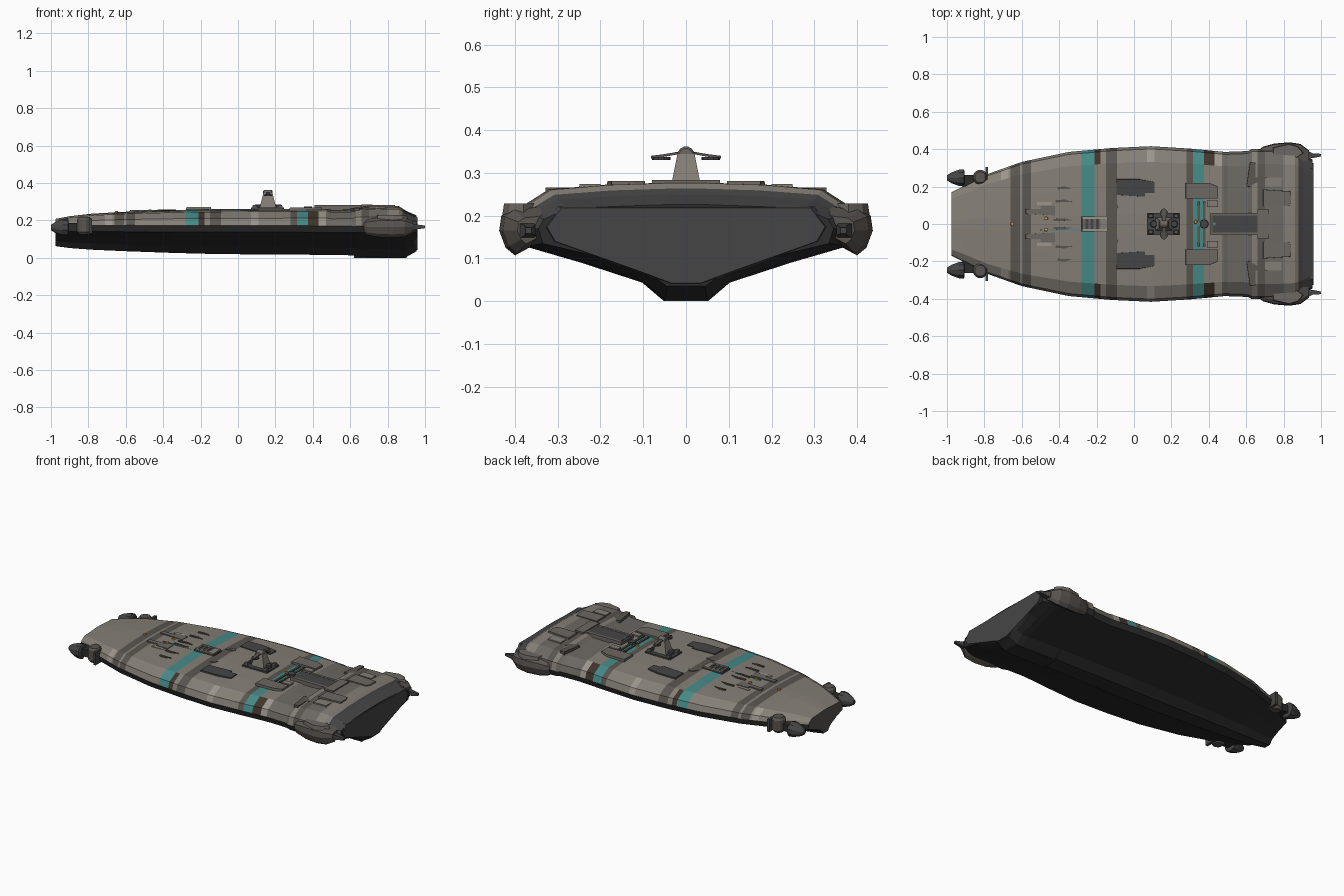
import bpy, bmesh, math
from mathutils import Matrix, Vector

if "Cube" in bpy.data.objects:
    bpy.data.objects.remove(bpy.data.objects["Cube"])

PALETTE = {
    'base': (0.23, 0.21, 0.18), 'dark': (0.10, 0.09, 0.08), 'light': (0.33, 0.30, 0.26),
    'stern': (0.15, 0.14, 0.125), 'teal': (0.06, 0.25, 0.24), 'black': (0.025, 0.025, 0.025),
    'metal': (0.06, 0.06, 0.06), 'brown': (0.05, 0.035, 0.025), 'orange': (0.7, 0.3, 0.05)}
MAT = {}
for key, rgb in PALETTE.items():
    MAT[key] = bpy.data.materials.new(key + '_paint')
    MAT[key].diffuse_color = (*rgb, 1)
KEYS = list(PALETTE)


def finish(name, bm, mats, mirror=False):
    if mirror:
        geo = bmesh.ops.duplicate(bm, geom=bm.verts[:] + bm.edges[:] + bm.faces[:])['geom']
        for v in (g for g in geo if isinstance(g, bmesh.types.BMVert)):
            v.co.y *= -1
    bmesh.ops.recalc_face_normals(bm, faces=bm.faces[:])
    me = bpy.data.meshes.new(name)
    bm.to_mesh(me)
    bm.free()
    for m in mats:
        me.materials.append(MAT[m])
    ob = bpy.data.objects.new(name, me)
    bpy.context.collection.objects.link(ob)
    return ob


def loft(bm, rings):
    """Skin closed rings of points and cap both ends; returns faces per span."""
    vs = [[bm.verts.new(p) for p in r] for r in rings]
    n = len(vs[0])
    spans = [[bm.faces.new((a[i], a[(i + 1) % n], b[(i + 1) % n], b[i])) for i in range(n)]
             for a, b in zip(vs, vs[1:])]
    return spans, [bm.faces.new(vs[0]), bm.faces.new(vs[-1])]


def prism(name, pts, z0, z1, mat, mirror=False, taper=1.0):
    cx = sum(p[0] for p in pts) / len(pts)
    cy = sum(p[1] for p in pts) / len(pts)
    bm = bmesh.new()
    loft(bm, [[(x, y, z0) for x, y in pts],
              [(cx + (x - cx) * taper, cy + (y - cy) * taper, z1) for x, y in pts]])
    return finish(name, bm, [mat], mirror)


def box(name, x0, x1, y0, y1, z0, z1, mat, mirror=False, taper=1.0):
    return prism(name, [(x0, y0), (x1, y0), (x1, y1), (x0, y1)], z0, z1, mat, mirror, taper)


def tube(name, base, tip, radii, sides, mat, mirror=False, squash=1.0):
    """Round body from base to tip; radii = [(fraction, radius)...]."""
    a, b = Vector(base), Vector(tip)
    q = (b - a).to_track_quat('Z', 'Y').to_matrix()
    rings = []
    for f, r in radii:
        c = a.lerp(b, f)
        ring = [q @ Vector((r * math.cos(t), r * math.sin(t), 0)) for t in
                (2 * math.pi * (k + .5) / sides for k in range(sides))]
        rings.append([c + Vector((p.x, p.y * squash, p.z)) for p in ring])
    bm = bmesh.new()
    loft(bm, rings)
    return finish(name, bm, [mat], mirror)


# Hull stations: x, half width, deck z, knuckle z, keel z
ST = [(-.975, .17, .208, .155, .062), (-.90, .207, .222, .155, .052), (-.78, .268, .236, .155, .043),
      (-.60, .332, .246, .154, .035), (-.35, .385, .254, .153, .026), (-.12, .406, .258, .152, .02),
      (.09, .416, .259, .152, .018), (.30, .403, .26, .152, .017), (.48, .386, .262, .15, .015),
      (.50, .386, .256, .15, .015), (.61, .390, .258, .15, .013), (.63, .402, .272, .15, .008),
      (.74, .402, .277, .148, .003), (.86, .395, .276, .145, .0), (.90, .375, .25, .145, .004),
      (.955, .345, .226, .15, .035)]


def station(x):
    for a, b in zip(ST, ST[1:]):
        if x <= b[0]:
            t = (x - a[0]) / (b[0] - a[0])
            return [p + (q - p) * t for p, q in zip(a, b)]
    return ST[-1]


def section(x):
    _, w, zt, zk, zb = station(x)
    h = zt - zk
    half = [(.13 * w, zb), (.26 * w, zb + .3 * (zk - zb)), (.62 * w, zb + .62 * (zk - zb)), (.97 * w, zk - .015),
            (w, zk + .02), (.965 * w, zk + .55 * h), (.8 * w, zk + .88 * h), (.45 * w, zt - .004), (.12 * w, zt)]
    return [(x, y, z) for y, z in half] + [(x, -y, z) for y, z in reversed(half)]


def deck(x, y):
    pts = section(x)[5:9]
    for (_, ya, za), (_, yb, zb) in zip(pts, pts[1:]):
        if yb <= abs(y) <= ya:
            return za + (zb - za) * (ya - abs(y)) / (ya - yb)
    return pts[-1][2]


# Camouflage bands along the hull: x0, x1, paint, sides only
BANDS = [(-.71, -.67, 'light', 1), (-.66, -.61, 'dark', 0), (-.595, -.55, 'dark', 0), (-.28, -.21, 'teal', 0),
         (-.21, -.18, 'brown', 1), (-.15, -.09, 'dark', 0), (.07, .11, 'light', 1), (.28, .315, 'dark', 0),
         (.315, .375, 'teal', 0), (.375, .43, 'brown', 1), (.43, .47, 'light', 1), (.47, .63, 'stern', 0),
         (.66, .70, 'dark', 0), (.70, .80, 'stern', 0), (.88, .96, 'metal', 0)]
xs = sorted({s[0] for s in ST} | {v for b in BANDS for v in b[:2] if v < .95})
bm = bmesh.new()
spans, caps = loft(bm, [section(x) for x in xs])
for (x0, x1), faces in zip(zip(xs, xs[1:]), spans):
    for i, f in enumerate(faces):
        row = i if i <= 8 else 16 - i
        paint = 'black' if (row < 4 or i == 17) else 'base'
        if paint == 'base':
            for b0, b1, p, side in BANDS:
                if b0 < (x0 + x1) / 2 < b1 and (not side or row < 6):
                    paint = p
        f.material_index = KEYS.index(paint)
caps[0].material_index = KEYS.index('dark')
caps[1].material_index = KEYS.index('black')
finish('hull', bm, KEYS)

# Transom panel on the stern
bm = bmesh.new()
half = [(.035, .037), (.1, .062), (.315, .14), (.335, .175), (.3, .222)]
ring = half + [(-y, z) for y, z in reversed(half)]
loft(bm, [[(.94, y, z) for y, z in ring], [(.96, y * .97, .14 + (z - .14) * .95) for y, z in ring]])
finish('transom_panel', bm, ['metal'])
box('keel_skid', .62, .9, -.05, .05, 0, .03, 'black')

# Stern side pods with rear spikes
prof = [(.315, .165), (.345, .137), (.40, .107), (.422, .125), (.437, .165), (.432, .2), (.41, .217), (.335, .226)]
bm = bmesh.new()
loft(bm, [[(x, .375 + (y - .375) * s + dy, .167 + (z - .167) * s) for y, z in prof] for x, s, dy in
          [(.66, .45, -.012), (.69, .75, -.008), (.75, .95, -.004), (.83, 1, 0), (.89, .92, -.004), (.935, .55, -.015)]])
finish('stern_pods', bm, ['dark'], True)
bm = bmesh.new()
loft(bm, [[(x, y + dy, .165 + dz) for dy, dz in ((-r, -r), (r, -r), (r, r), (-r, r))]
          for x, y, r in ((.90, .385, .022), (.955, .365, .013), (1.0, .368, .007))])
finish('stern_spikes', bm, ['metal'], True)
prism('pod_armour', [(.73, .34), (.86, .34), (.91, .38), (.88, .415), (.83, .43), (.74, .41)], .2, .228, 'stern', True, .9)

# Bow thrusters: nose cone, round drum and outer plate
tube('thruster_cones', (-.905, .247, .162), (-1, .247, .162),
     [(0, .036), (.05, .047), (.35, .045), (.75, .03), (1, .014)], 10, 'metal', True)
tube('thruster_drums', (-.822, .25, .125), (-.822, .25, .218),
     [(0, .028), (.15, .04), (.85, .04), (1, .03)], 12, 'dark', True)
box('thruster_struts', -.92, -.78, .2, .262, .14, .185, 'black', True)
box('thruster_plates', -.795, -.78, .22, .305, .13, .21, 'metal', True)


# Deck plates that follow the deck height
def plate(name, pts, rise, mat, mirror=True):
    zs = [deck(x, y) for x, y in pts]
    return prism(name, pts, min(zs) - .004, sum(zs) / len(zs) + rise, mat, mirror, .98)


plate('mid_plates', [(-.095, .155), (.06, .145), (.06, .165), (.11, .165), (.11, .225), (.03, .24), (-.095, .24)], .006, 'metal')
plate('mid_chips', [(-.14, .075), (-.08, .085), (-.09, .11), (-.12, .11)], .003, 'dark')
plate('fore_plates', [(.275, .135), (.45, .135), (.45, .2), (.40, .22), (.275, .22)], .013, 'stern')
plate('fore_side_plates', [(.39, .09), (.45, .09), (.45, .125), (.39, .125)], .009, 'base')
plate('aft_plates', [(.69, .095), (.83, .095), (.84, .12), (.84, .175), (.69, .185)], .008, 'stern')
plate('aft_side_plates', [(.60, .2), (.68, .19), (.69, .24), (.65, .25), (.65, .33), (.62, .33)], .008, 'dark')
plate('aft_corner_plates', [(.70, .2), (.79, .2), (.79, .25), (.70, .25)], .006, 'base')
plate('bow_beams', [(-.58, .055), (-.42, .045), (-.42, .1), (-.50, .1), (-.50, .08), (-.58, .08)], .006, 'stern')
for i, y in enumerate((.015, .115, .185)):
    plate('bow_slats', [(-.43 + .01 * i, y), (-.33, y + .004), (-.37, y + .016), (-.43 + .01 * i, y + .012)], .006, 'dark')
plate('pale_patches', [(-.52, .1), (-.44, .1), (-.44, .118), (-.52, .118)], .003, 'light')
plate('bow_line', [(-.5, -.034), (-.28, -.034), (-.28, -.029), (-.5, -.029)], .003, 'teal', False)

# Forward hatch with frame and slats
plate('hatch_base', [(-.28, -.04), (-.14, -.04), (-.14, .04), (-.28, .04)], .008, 'metal', False)
z = deck(-.21, 0) + .006
box('hatch_rails', -.275, -.145, .028, .037, z, z + .01, 'light', True)
for i in range(4):
    box('hatch_slat', -.272 + i * .028, -.26 + i * .028, -.03, .03, z, z + .007, 'stern')
box('hatch_cover', -.18, -.145, -.03, .03, z, z + .009, 'base')

# Aft trough with raised frame and crossbars
plate('trough_base', [(.42, -.055), (.67, -.055), (.67, .055), (.42, .055)], .012, 'metal', False)
box('trough_rails', .41, .68, .045, .06, .255, .281, 'stern', True)
box('trough_front_bar', .41, .49, -.045, .045, .255, .276, 'dark')
box('trough_rear_block', .66, .72, -.08, .08, .268, .284, 'stern')
for x in (.37, .34):
    box('deck_pipes', x, x + .012, .01, .12, .25, .267, 'dark', True)
tube('deck_drum', (.375, 0, .255), (.375, 0, .275), [(0, .025), (1, .022)], 10, 'metal')

# Sensor mast: base, tapered tower, drum head and side blades
box('mast_base', .07, .245, -.06, .06, .25, .268, 'metal')
box('mast_base_blocks', .075, .105, .03, .056, .26, .282, 'dark', True, .7)
box('mast_base_rear_blocks', .21, .24, .03, .056, .26, .282, 'dark', True, .7)
box('mast_tower', .115, .205, -.036, .036, .265, .345, 'base', False, .55)
tube('mast_head', (.135, 0, .342), (.185, 0, .342), [(0, .016), (.1, .02), (.9, .02), (1, .016)], 12, 'stern')
bm = bmesh.new()
loft(bm, [[(.16 - r, y, z), (.16 + r, y, z), (.16 + r, y, z + .006), (.16 - r, y, z + .006)]
          for y, z, r in ((.01, .345, .012), (.05, .338, .01), (.082, .334, .006))])
finish('mast_arms', bm, ['dark'], True)
tube('mast_discs', (.16, .058, .33), (.16, .058, .337), [(0, .022), (1, .022)], 10, 'metal', True)
for x in (.105, .215):
    tube('mast_sensor', (x, 0, .265), (x, 0, .284), [(0, .02), (1, .016)], 10, 'metal')

# Marker lights
for i, (x, y, m) in enumerate([(-.65, 0, 'orange'), (-.47, .03, 'orange'), (-.47, -.03, 'orange'),
                               (.33, .012, 'orange'), (.43, 0, 'teal')]):
    zz = deck(x, y) + (.012 if x > .4 else 0)
    tube('marker_light', (x, y, zz - .003), (x, y, zz + .007), [(0, .011), (1, .008)], 8, m)

for m in bpy.data.materials:
    if m.users and not m.is_grease_pencil:
        m.use_nodes = True
        m.node_tree.nodes["Principled BSDF"].inputs["Base Color"].default_value = m.diffuse_color
